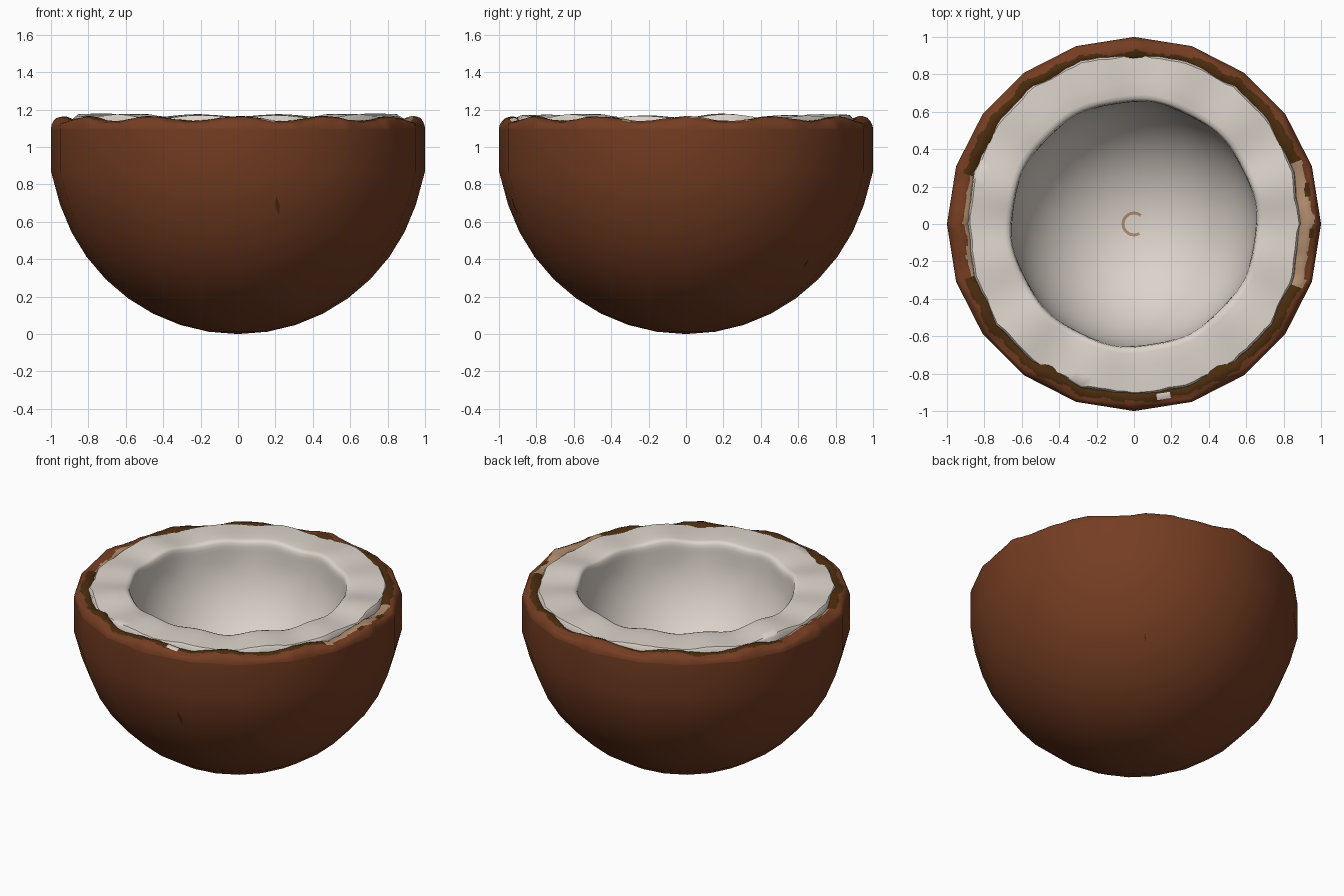
import bpy
import bmesh
from math import sin, cos, pi, radians, degrees, sqrt

cube = bpy.data.objects.get("Cube")
if cube:
    bpy.data.objects.remove(cube)


def material(name, colour):
    m = bpy.data.materials.new(name)
    m.use_nodes = True
    m.diffuse_color = (*colour, 1)
    m.node_tree.nodes["Principled BSDF"].inputs["Base Color"].default_value = (*colour, 1)
    return m


BROWN, DARK, TAN, WHITE = range(4)
MATERIALS = [
    material("husk brown", (0.178, 0.047, 0.016)),
    material("dark fibre", (0.070, 0.025, 0.004)),
    material("tan skin", (0.434, 0.262, 0.156)),
    material("white flesh", (0.72, 0.655, 0.595)),
]
SIDES = 20
FINE = 240


def finish(name, bm, angle):
    mesh = bpy.data.meshes.new(name)
    bm.to_mesh(mesh)
    bm.free()
    for m in MATERIALS:
        mesh.materials.append(m)
    obj = bpy.data.objects.new(name, mesh)
    bpy.context.collection.objects.link(obj)
    bpy.ops.object.select_all(action="DESELECT")
    obj.select_set(True)
    bpy.context.view_layer.objects.active = obj
    bpy.ops.object.shade_smooth_by_angle(angle=radians(angle))
    return obj


def lathe(name, profile, sides, shape, paint, angle=40, pole=None):
    """Revolve (r, z) points; shape(r, z, t) bends them, paint(r, t) picks a material."""
    bm = bmesh.new()
    turns = [2 * pi * j / sides for j in range(sides)]
    rings = []
    for r, z in profile:
        ring = []
        for t in turns:
            rr, zz = shape(r, z, t)
            ring.append(bm.verts.new((rr * cos(t), rr * sin(t), zz)))
        rings.append(ring)
    for i in range(len(rings) - 1):
        r_mid = (profile[i][0] + profile[i + 1][0]) / 2
        for j in range(sides):
            k = (j + 1) % sides
            f = bm.faces.new((rings[i][j], rings[i][k], rings[i + 1][k], rings[i + 1][j]))
            f.material_index = paint(r_mid, turns[j])
    if pole is not None:
        tip = bm.verts.new((0, 0, pole))
        for j in range(sides):
            f = bm.faces.new((rings[-1][j], rings[-1][(j + 1) % sides], tip))
            f.material_index = paint(0, turns[j])
    return finish(name, bm, angle)


def facet(t):
    """Radius of the twenty-sided outline at turn t."""
    step = 2 * pi / SIDES
    return cos(step / 2) / cos(t % step - step / 2)


def ragged(t):
    return (sin(17 * t + 1) + sin(29 * t) + 0.7 * sin(53 * t + 2)) / 2.7


# Outer shell: a coarse bowl with a short upright wall
bowl = [(1, 1.10), (1, 0.87)]
bowl += [(sin(radians(a)), 1 - cos(radians(a))) for a in range(72, 0, -9)]
lathe("outer_shell", bowl, SIDES, lambda r, z, t: (r, z), lambda r, t: BROWN, pole=0.0)


# Broken rim: brown outside, ragged dark fibre inside, a few bare tan patches
def rim_shape(r, z, t):
    lift = min(1, (1 - r) / 0.03)
    wobble = 0.012 * cos(12 * t) + 0.003 * ragged(t)
    return r * facet(t) + 0.006 * lift * ragged(2 * t), z + lift * wobble


def rim_paint(r, t):
    a = (degrees(t) + 180) % 360 - 180
    n = ragged(t)
    if abs(a + 81) < 3 and 0.93 < r < 0.96:
        return WHITE
    if abs(a) < 20 + 3 * n:
        if r < 0.955 + 0.02 * n:
            return TAN
        return DARK if r < 0.97 and n < -0.3 else BROWN
    if abs(a) > 163:
        return TAN if r < 0.915 + 0.01 * n else BROWN
    # the dark band thins out towards the back
    thin = 0.035 * max(0, sin(t)) ** 20
    return DARK if r < 0.958 + 0.014 * n - thin else BROWN


rim = [(1, 1.10), (0.996, 1.118), (0.986, 1.133), (0.978, 1.139), (0.97, 1.143),
       (0.962, 1.146), (0.954, 1.149), (0.946, 1.151), (0.938, 1.152), (0.928, 1.152),
       (0.918, 1.149), (0.905, 1.144), (0.89, 1.138), (0.87, 1.10)]
lathe("broken_rim", rim[::-1], FINE, rim_shape, rim_paint, 60).data.flip_normals()


# Flesh: rippled flat top with a crisp lip, then a round hollow
def flesh_shape(r, z, t):
    fade = max(0, min(1, (r - 0.55) / 0.1)) * max(0, min(1, (z - 1.0) / 0.1))
    ripple = -0.008 * cos(12 * t) + 0.005 * sin(7 * t)
    if r > 0.84:
        return r * facet(t) + 0.006 * ragged(t) - 0.025 * cos(t) ** 8, z + fade * ripple
    return r + 0.004 * fade * sin(10 * t), z + fade * ripple


def flesh_paint(r, t):
    return TAN if 0.05 < r < 0.066 and 50 < degrees(t) < 300 else WHITE


HOLLOW = 0.653
CENTRE = 1.10
flesh = [(0.92, 1.09), (0.915, 1.15), (0.905, 1.163), (0.85, 1.165), (0.76, 1.166),
         (0.69, 1.165), (0.669, 1.161), (0.659, 1.148), (0.655, 1.125)]
flesh += [(HOLLOW * cos(radians(a)), CENTRE - HOLLOW * sin(radians(a))) for a in range(0, 84, 6)]
flesh += [(r, CENTRE - sqrt(HOLLOW ** 2 - r ** 2)) for r in (0.066, 0.05)]
lathe("flesh", flesh, FINE // 2, flesh_shape, flesh_paint, 50, pole=CENTRE - HOLLOW)


# Small dark scars on the shell
def scar(name, turn, low, high, width):
    bm = bmesh.new()
    t = radians(turn)
    middle = (low + high) / 2
    verts = []
    for z, side in [(low, width), (middle, width), (high, -width), (middle, -width)]:
        r = sqrt(1 - (1 - z) ** 2) * facet(t) + 0.002
        verts.append(bm.verts.new((r * cos(t + side), r * sin(t + side), z)))
    bm.faces.new(verts).material_index = DARK
    finish(name, bm, 30)


scar("front_scar", -77, 0.63, 0.74, 0.013)
scar("back_scar", 55, 0.35, 0.41, 0.005)
